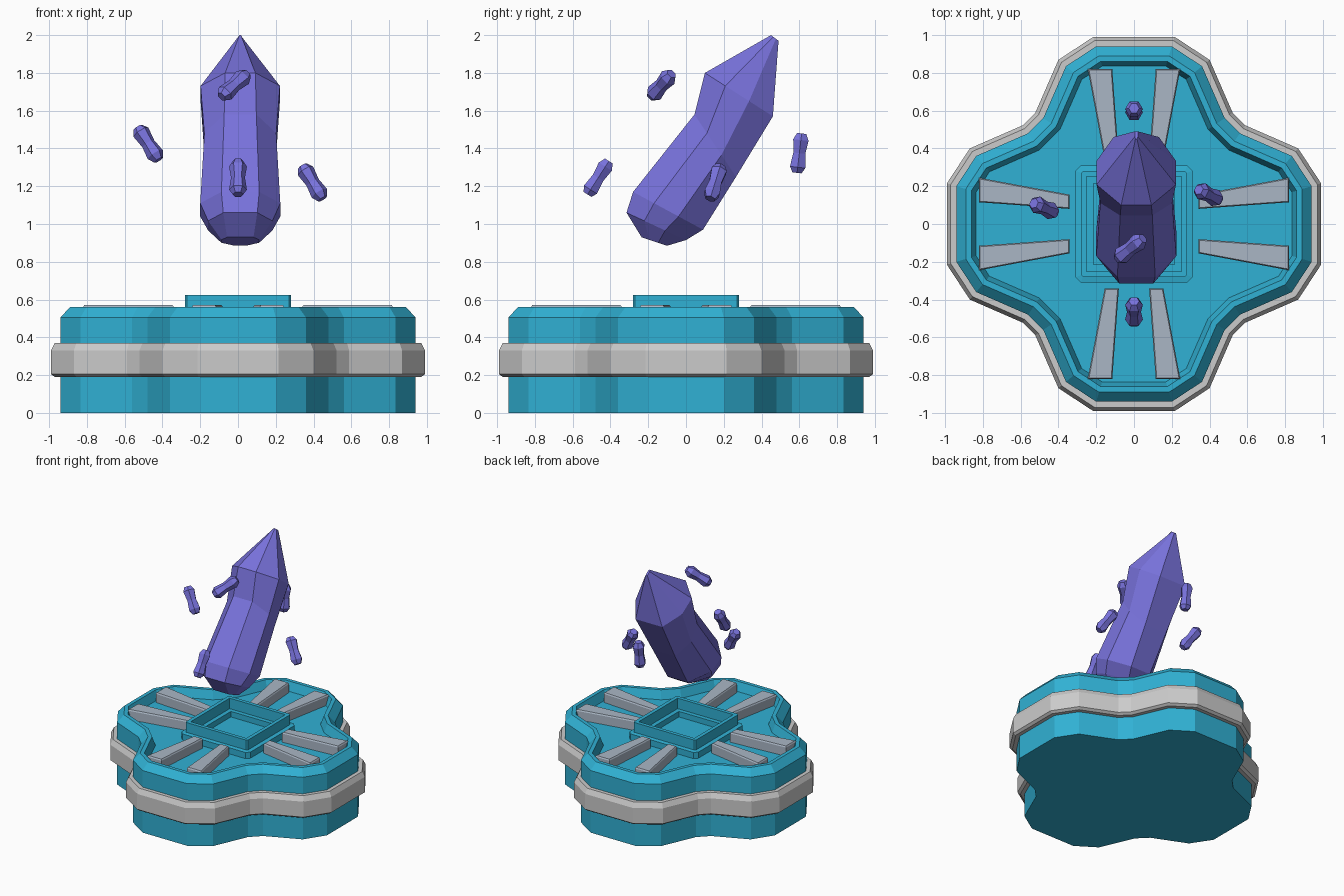
import bpy, bmesh, math
from mathutils import Vector

if "Cube" in bpy.data.objects:
    bpy.data.objects.remove(bpy.data.objects["Cube"])


def material(name, rgb):
    m = bpy.data.materials.new(name)
    m.diffuse_color = (*rgb, 1)
    m.use_nodes = True
    m.node_tree.nodes["Principled BSDF"].inputs["Base Color"].default_value = m.diffuse_color
    return m


TEAL = material("teal", (0.03, 0.44, 0.66))
PURPLE = material("purple", (0.19, 0.17, 0.72))
STEEL = material("pale_steel", (0.40, 0.47, 0.56))


def loft(name, rings, mat=None, closed=False):
    """Bridge equal-length rings; cap the ends, or join last to first."""
    bm = bmesh.new()
    vr = [[bm.verts.new(p) for p in r] for r in rings]
    n = len(vr[0])
    pairs = list(zip(vr, vr[1:])) + ([(vr[-1], vr[0])] if closed else [])
    for a, b in pairs:
        for i in range(n):
            j = (i + 1) % n
            bm.faces.new((a[i], a[j], b[j], b[i]))
    if not closed:
        bm.faces.new(vr[0][::-1])
        bm.faces.new(vr[-1])
    bmesh.ops.recalc_face_normals(bm, faces=bm.faces)
    me = bpy.data.meshes.new(name)
    bm.to_mesh(me)
    bm.free()
    ob = bpy.data.objects.new(name, me)
    bpy.context.collection.objects.link(ob)
    if mat:
        me.materials.append(mat)
    return ob


def quarter_turns(pts):
    out = []
    for k in range(4):
        out += pts
        pts = [(-y, x) for x, y in pts]
    return out


def offset(pts, d, z):
    """Move a counter-clockwise outline outward by d, at height z."""
    out = []
    for i, p in enumerate(pts):
        p = Vector(p)
        e1 = (p - Vector(pts[i - 1])).normalized()
        e2 = (Vector(pts[(i + 1) % len(pts)]) - p).normalized()
        n1, n2 = Vector((e1.y, -e1.x)), Vector((e2.y, -e2.x))
        q = p + (n1 + n2) * d / (1 + n1.dot(n2))
        out.append((q.x, q.y, z))
    return out


# Four-lobed base with a raised rim and recessed floor
lobes = quarter_turns([(.94, .20), (.835, .36), (.56, .48),
                       (.48, .56), (.36, .835), (.20, .94)])
FLOOR = 0.49
loft("base", [offset(lobes, d, z) for d, z in
              [(0, 0), (0, .505), (-.05, .56), (-.08, .56), (-.105, FLOOR)]], TEAL)

# Grey band around the base
loft("base_band", [offset(lobes, d, z) for d, z in
                   [(-.02, .19), (.03, .19), (.05, .205), (.05, .33),
                    (.03, .37), (-.02, .37)]], closed=True)

# Square socket with stepped inside and outside
square = quarter_turns([(.28, -.27), (.28, .27), (.27, .28)][:2])
loft("socket", [offset(square, d, z) for d, z in
                [(.03, FLOOR - .02), (.03, .54), (0, .545), (0, .625),
                 (-.03, .625), (-.03, .54), (-.065, .54), (-.065, FLOOR + .005)]], TEAL)

# Eight tapered spokes, mirrored in pairs on each lobe
for k in range(4):
    for side in (1, -1):
        plan = [(.34, .08), (.82, .115), (.82, .245), (.34, .155)]
        a = k * math.pi / 2
        ring = [(x * math.cos(a) - s * side * math.sin(a),
                 x * math.sin(a) + s * side * math.cos(a)) for x, s in plan]
        if side < 0:
            ring.reverse()
        loft("spoke", [offset(ring, d, z) for d, z in
                       [(0, FLOOR - .02), (0, .56), (-.006, .57)]], STEEL)


# Large leaning crystal: rings given by front and back points in side view
def crystal_ring(front, back, half_w, front_w, back_w, cx=.012):
    f, b = Vector(front), Vector(back)
    pts = []
    for t, w in [(0, front_w), (.3, half_w), (.65, half_w), (1, back_w)]:
        pts.append((w, f.lerp(b, t)))
    right = [(cx + w, c.x, c.y) for w, c in pts]
    left = [(cx - w, c.x, c.y) for w, c in reversed(pts)]
    return right + left


loft("large_crystal", [
    crystal_ring((-.235, .93), (-.10, .885), .10, .07, .03),
    crystal_ring((-.315, 1.06), (.0, .915), .17, .09, .04),
    crystal_ring((-.28, 1.17), (.09, .97), .212, .10, .09),
    crystal_ring((.045, 1.58), (.265, 1.25), .19, .085, .10),
    crystal_ring((.10, 1.80), (.46, 1.57), .21, .08, .12),
    crystal_ring((.45, 2.0), (.49, 1.97), .008, .004, .008),
], PURPLE)

# Small floating shards: centre and long-axis direction
shards = [((-.02, -.13, 1.735), (.10, .08, .09)),
          ((-.475, .085, 1.425), (.09, -.04, -.14)),
          ((.395, .155, 1.22), (.08, -.04, -.13)),
          ((0, -.465, 1.245), (0, .09, .14)),
          ((0, .60, 1.375), (0, .02, .17))]
for c, d in shards:
    profile = [(-.105, .028), (-.075, .047), (0, .037), (.07, .047), (.105, .028)]
    ob = loft("shard", [[(r * math.cos(i * math.pi / 3), r * math.sin(i * math.pi / 3), z)
                         for i in range(6)] for z, r in profile], PURPLE)
    ob.location = c
    ob.rotation_mode = 'QUATERNION'
    ob.rotation_quaternion = Vector(d).to_track_quat('Z', 'Y')
